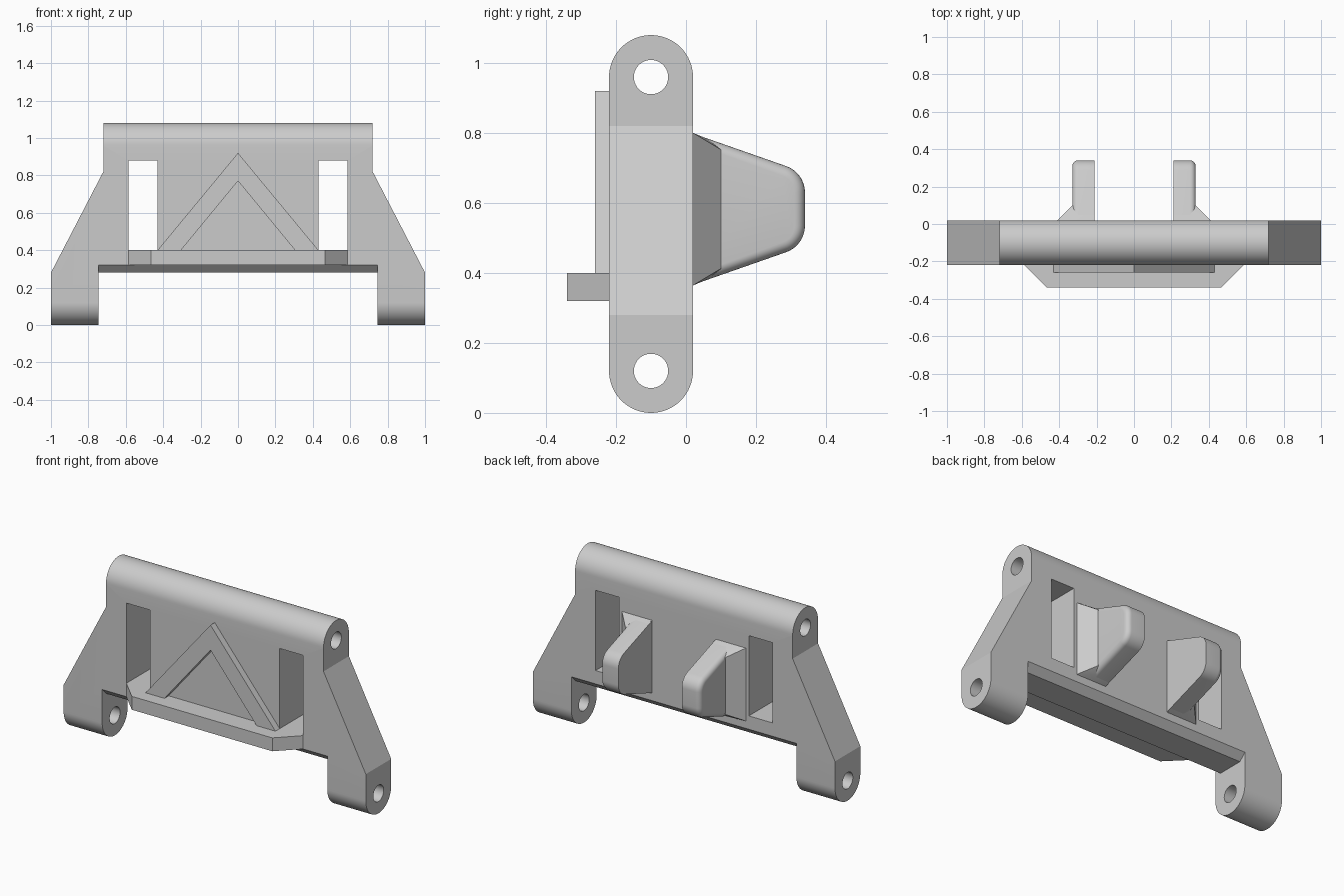
import bpy, bmesh, math

if "Cube" in bpy.data.objects:
    bpy.data.objects.remove(bpy.data.objects["Cube"])

grey = bpy.data.materials.new("plain grey")
grey.diffuse_color = (0.6, 0.6, 0.6, 1)
grey.use_nodes = True
grey.node_tree.nodes["Principled BSDF"].inputs["Base Color"].default_value = grey.diffuse_color


def finish(name, bm, smooth=True):
    bmesh.ops.recalc_face_normals(bm, faces=bm.faces)
    me = bpy.data.meshes.new(name)
    bm.to_mesh(me)
    bm.free()
    me.materials.append(grey)
    ob = bpy.data.objects.new(name, me)
    bpy.context.collection.objects.link(ob)
    if smooth:
        shade(ob)
    return ob


def shade(ob):
    bpy.ops.object.select_all(action='DESELECT')
    ob.select_set(True)
    bpy.context.view_layer.objects.active = ob
    bpy.ops.object.shade_smooth_by_angle(angle=math.radians(25))


def loft(bm, rings):
    """Skin equal-length rings of 3D points and cap both ends."""
    vs = [[bm.verts.new(p) for p in r] for r in rings]
    n = len(vs[0])
    for a, b in zip(vs, vs[1:]):
        for i in range(n):
            j = (i + 1) % n
            bm.faces.new((a[i], a[j], b[j], b[i]))
    bm.faces.new(vs[0][::-1])
    bm.faces.new(vs[-1])


def prism(name, pts, axis, lo, hi, smooth=True):
    """Extrude a 2D outline along x (y,z), y (x,z) or z (x,y)."""
    place = {'x': lambda p, t: (t, p[0], p[1]),
             'y': lambda p, t: (p[0], t, p[1]),
             'z': lambda p, t: (p[0], p[1], t)}[axis]
    bm = bmesh.new()
    loft(bm, [[place(p, t) for p in pts] for t in (lo, hi)])
    return finish(name, bm, smooth)


def arc(cx, cy, r, a0, a1, n):
    return [(cx + r * math.cos(math.radians(a0 + (a1 - a0) * i / n)),
             cy + r * math.sin(math.radians(a0 + (a1 - a0) * i / n))) for i in range(n + 1)]


def boolean(ob, cutter, op):
    mod = ob.modifiers.new("cut", 'BOOLEAN')
    mod.operation, mod.object, mod.solver = op, cutter, 'EXACT'
    bpy.context.view_layer.objects.active = ob
    bpy.ops.object.modifier_apply(modifier=mod.name)
    bpy.data.objects.remove(cutter)


# Main plate: front outline trimmed by a round-ended side outline
half = [(0.72, 1.2), (0.72, 0.82), (1.0, 0.28), (1.0, -0.1)]
plate = prism("plate", half + [(-x, z) for x, z in reversed(half)], 'y', -0.4, 0.2, False)
stadium = arc(-0.1, 0.96, 0.12, 0, 180, 32) + arc(-0.1, 0.12, 0.12, 180, 360, 32)
boolean(plate, prism("side_cutter", stadium, 'x', -1.2, 1.2), 'INTERSECT')

# Gap between the legs, with chamfered upper edges
gap = [(-0.26, -0.1), (-0.26, 0.36), (-0.18, 0.28), (-0.02, 0.28), (0.06, 0.36), (0.06, -0.1)]
boolean(plate, prism("gap_cutter", gap, 'x', -0.745, 0.745), 'DIFFERENCE')

# Windows and pivot holes
for s in (-1, 1):
    win = [(s * 0.43, 0.40), (s * 0.585, 0.40), (s * 0.585, 0.88), (s * 0.43, 0.88)]
    boolean(plate, prism("window_cutter", win, 'y', -0.5, 0.3), 'DIFFERENCE')
for z in (0.12, 0.96):
    hole = arc(-0.1, z, 0.049, 0, 360, 40)[:-1]
    boolean(plate, prism("hole_cutter", hole, 'x', -1.3, 1.3), 'DIFFERENCE')
shade(plate)

# Front ledge with angled ends
prism("ledge", [(-0.585, -0.22), (-0.465, -0.34), (0.465, -0.34), (0.585, -0.22)], 'z', 0.32, 0.40)

# Raised triangular rib
prism("triangle_rib", [(-0.43, 0.40), (0, 0.92), (0.43, 0.40), (0.305, 0.40),
                       (0, 0.77), (-0.305, 0.40)], 'y', -0.26, -0.22)

# Rear hooks: tapered fins with rounded outer edges and a flared foot
SLOPE, MID, R, EDGE = 19.7, 0.5825, 0.08, 0.03
ny, nz = math.sin(math.radians(SLOPE)), math.cos(math.radians(SLOPE))


def fin_outline(inset):
    top = [(0.02 - ny * inset, MID + 0.218 - nz * inset)]
    top += arc(0.26, MID + 0.0475, R - inset, 90 - SLOPE, 0, 10)
    top[0] = (0.015, top[0][1])
    return top + [(y, 2 * MID - z) for y, z in reversed(top)]


for s, side in ((-1, "left"), (1, "right")):
    steps = [(0.21, 0)]
    for i in range(7):
        a = math.radians(15 * i)
        steps.append((0.33 - EDGE + EDGE * math.sin(a), EDGE * (1 - math.cos(a))))
    bm = bmesh.new()
    loft(bm, [[(s * x, y, z) for y, z in fin_outline(d)] for x, d in steps])
    finish(side + "_hook", bm)

    bm = bmesh.new()
    for x, y, h in ((0.212, 0.02, 0.218), (0.41, 0.02, 0.218), (0.33, 0.10, 0.17), (0.212, 0.10, 0.185)):
        for k in (-1, 1):
            bm.verts.new((s * x, y, MID + k * h))
    bmesh.ops.convex_hull(bm, input=bm.verts)
    finish(side + "_hook_flare", bm)
